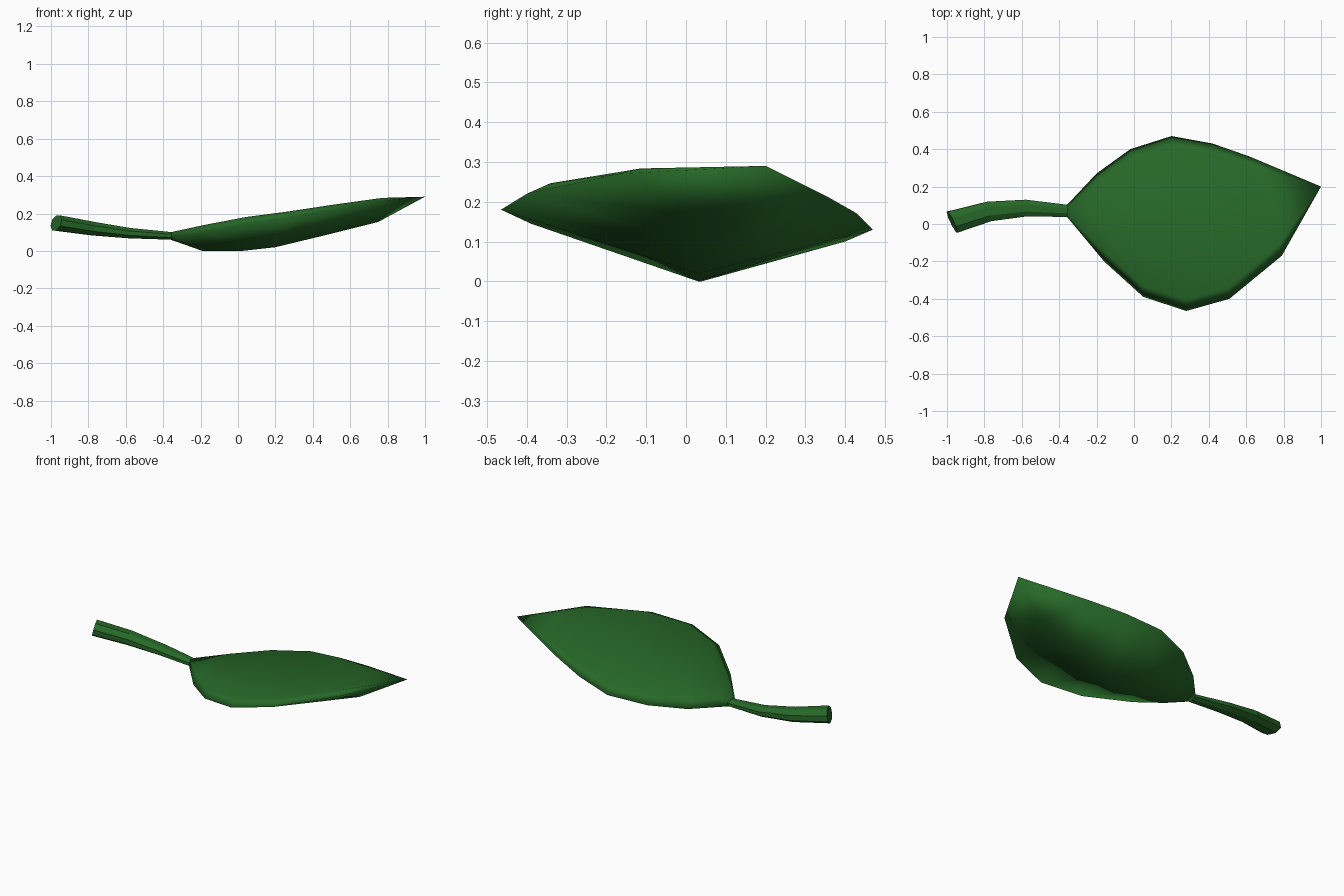
import bpy, bmesh, math
from mathutils import Vector

if "Cube" in bpy.data.objects:
    bpy.data.objects.remove(bpy.data.objects["Cube"])

green = bpy.data.materials.new("leaf green")
green.diffuse_color = (0.02, 0.14, 0.021, 1)
green.use_nodes = True
green.node_tree.nodes["Principled BSDF"].inputs["Base Color"].default_value = green.diffuse_color


def loft(name, rings, smooth, tip=None):
    """Skin closed rings of points, cap the start, end in a cap or a point."""
    bm = bmesh.new()
    loops = [[bm.verts.new(p) for p in ring] for ring in rings]
    n = len(loops[0])
    for a, b in zip(loops, loops[1:]):
        for i in range(n):
            j = (i + 1) % n
            bm.faces.new((a[i], a[j], b[j], b[i]))
    bm.faces.new(loops[0][::-1])
    if tip:
        t = bm.verts.new(tip)
        for i in range(n):
            bm.faces.new((loops[-1][i], loops[-1][(i + 1) % n], t))
    else:
        bm.faces.new(loops[-1])
    bmesh.ops.recalc_face_normals(bm, faces=bm.faces[:])
    for f in bm.faces:
        f.smooth = smooth
    me = bpy.data.meshes.new(name)
    bm.to_mesh(me)
    bm.free()
    me.materials.append(green)
    ob = bpy.data.objects.new(name, me)
    bpy.context.collection.objects.link(ob)
    return ob


# leaf blade: rows of back edge, front edge and underside keel
rows = [
    ((-0.36, 0.10, 0.08), (-0.36, 0.04, 0.08), (-0.36, 0.07, 0.06)),
    ((-0.20, 0.27, 0.075), (-0.16, -0.20, 0.10), (-0.19, 0.04, 0.0)),
    ((-0.02, 0.40, 0.10), (0.05, -0.39, 0.145), (0.02, 0.03, 0.0)),
    ((0.20, 0.47, 0.13), (0.28, -0.465, 0.18), (0.20, 0.03, 0.02)),
    ((0.42, 0.43, 0.17), (0.51, -0.40, 0.22), (0.47, 0.05, 0.085)),
    ((0.62, 0.36, 0.21), (0.79, -0.17, 0.27), (0.75, 0.10, 0.155)),
]
rings = []
for k, (back, front, keel) in enumerate(rows):
    back, front, keel = Vector(back), Vector(front), Vector(keel)
    across = (front - back).normalized()
    inset = 0.015 if k == 0 else 0.06
    up = Vector((0, 0, (0.02, 0.045, 0.04, 0.035, 0.03, 0.02)[k]))
    top_b = back + across * inset + up
    top_f = front - across * inset + up
    mid = (top_b + top_f) / 2 - Vector((0, 0, 0.0 if k == 0 else 0.025))
    rings.append([back, top_b, mid, top_f, front, keel])
loft("leaf_blade", rings, True, tip=(1.0, 0.20, 0.29))

# stem: eight-sided tapering tube (centre, half width, half height, end slant)
stem = [((-0.972, 0.01, 0.15), 0.056, 0.04, 0.026),
        ((-0.775, 0.067, 0.119), 0.052, 0.036, 0.01),
        ((-0.578, 0.085, 0.095), 0.045, 0.028, 0.0),
        ((-0.35, 0.07, 0.08), 0.032, 0.02, 0.0)]
rings = []
for (x, y, z), w, h, slant in stem:
    ring = []
    for i in range(8):
        a = math.tau * (i + 0.5) / 8
        c, s = math.cos(a) / 0.924, math.sin(a) / 0.924
        ring.append((x - slant * c + 0.4 * slant * s, y + w * c, z + h * s))
    rings.append(ring)
loft("leaf_stem", rings, False)
